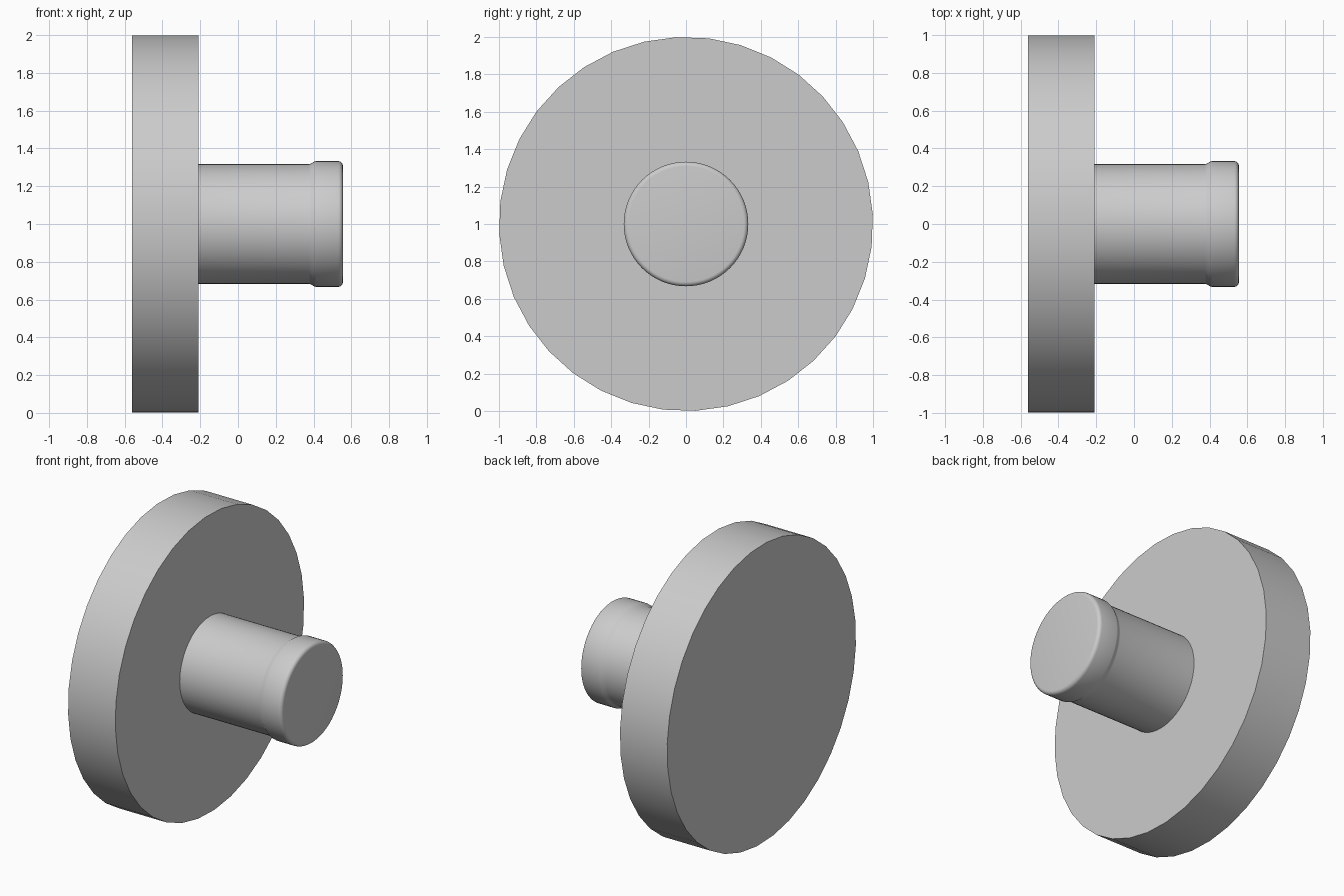
import bpy, bmesh
from math import radians, sin, cos, tau

if "Cube" in bpy.data.objects:
    bpy.data.objects.remove(bpy.data.objects["Cube"], do_unlink=True)

grey = bpy.data.materials.new("plain grey")
grey.use_nodes = True
colour = (0.6, 0.6, 0.6, 1)
grey.diffuse_color = colour
grey.node_tree.nodes["Principled BSDF"].inputs["Base Color"].default_value = colour


def lathe(name, profile, sides, turn=0):
    """Revolve (x, radius) pairs around the horizontal axis, with flat end caps."""
    bm = bmesh.new()
    rings = []
    for x, r in profile:
        angles = [radians(turn) + tau * i / sides for i in range(sides)]
        rings.append([bm.verts.new((x, r * cos(a), 1 + r * sin(a))) for a in angles])
    for a, b in zip(rings, rings[1:]):
        for i in range(sides):
            j = (i + 1) % sides
            bm.faces.new((a[i], a[j], b[j], b[i]))
    bm.faces.new(rings[0])
    bm.faces.new(rings[-1])
    bmesh.ops.recalc_face_normals(bm, faces=bm.faces)
    mesh = bpy.data.meshes.new(name)
    bm.to_mesh(mesh)
    bm.free()
    mesh.materials.append(grey)
    obj = bpy.data.objects.new(name, mesh)
    bpy.context.collection.objects.link(obj)
    bpy.ops.object.select_all(action="DESELECT")
    obj.select_set(True)
    bpy.context.view_layer.objects.active = obj
    bpy.ops.object.shade_smooth_by_angle(angle=radians(35))
    return obj


# Wide round backplate
lathe("backplate", [(-0.56, 1), (-0.21, 1)], 36, turn=3)

# Stem flaring into a lipped head with a rounded rim
stem, head, end, rim = 0.317, 0.333, 0.555, 0.024
profile = [(-0.22, stem), (0.375, stem), (0.385, stem + 0.002),
           (0.405, head - 0.002), (0.415, head)]
for step in range(6):
    a = radians(18 * step)
    profile.append((end - rim + rim * sin(a), head - rim + rim * cos(a)))
lathe("knob", profile, 64)
